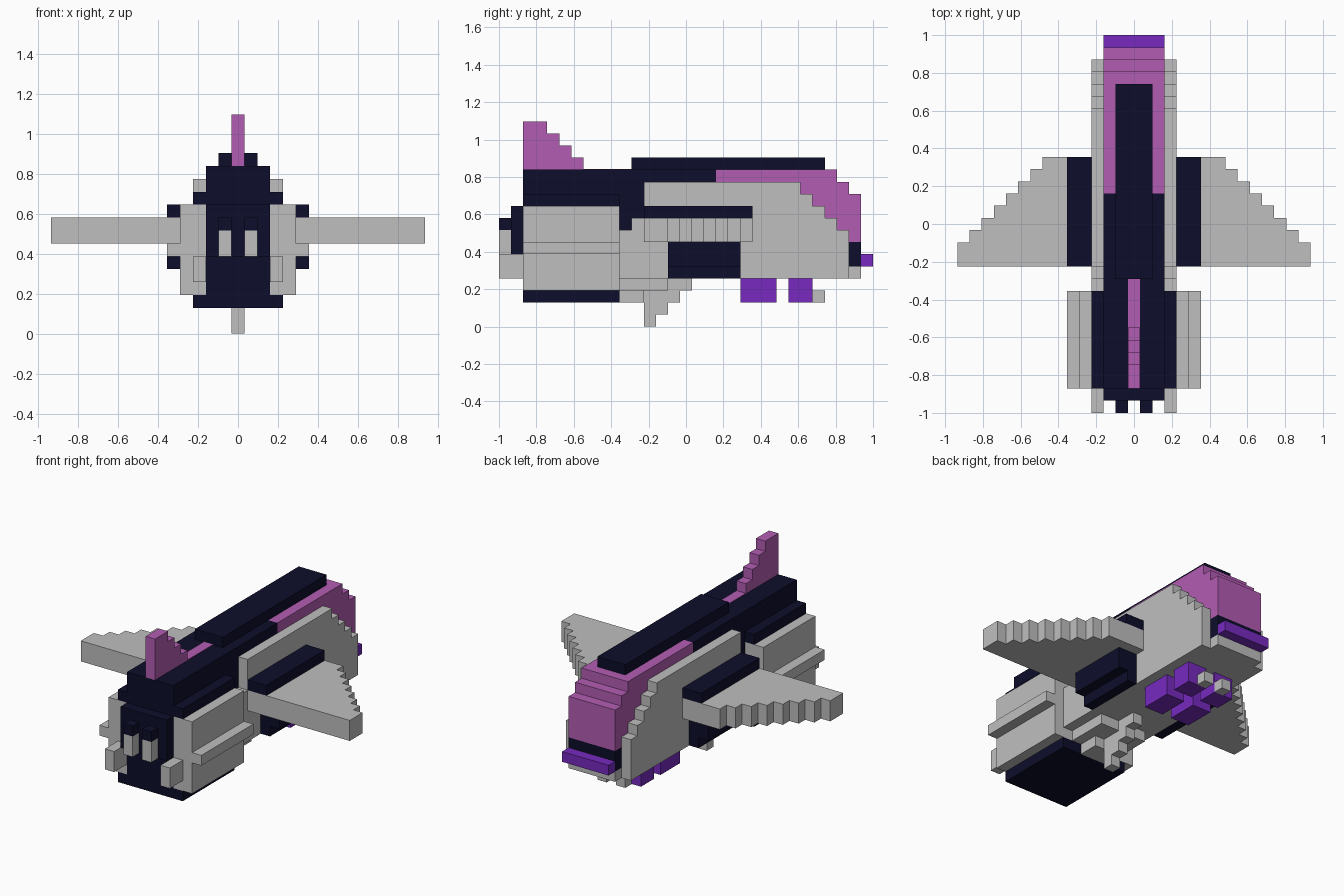
import bpy, bmesh

if "Cube" in bpy.data.objects:
    bpy.data.objects.remove(bpy.data.objects["Cube"])

U = 2 / 31          # one block of the grid
Y0 = -1.0           # tail end


def material(name, rgb):
    m = bpy.data.materials.new(name)
    m.use_nodes = True
    col = (*rgb, 1)
    m.diffuse_color = col
    m.node_tree.nodes["Principled BSDF"].inputs["Base Color"].default_value = col
    return m


GREY = material("light grey", (0.52, 0.52, 0.52))
NAVY = material("dark navy", (0.004, 0.004, 0.024))
PINK = material("orchid pink", (0.45, 0.11, 0.45))
PURPLE = material("violet", (0.184, 0.023, 0.52))


def prism(name, mat, profile, lo, hi, plan=False, mirror=False):
    """Extrude a (y, z) side profile across x, or an (x, y) plan up z."""
    def place(a, b, d):
        x, y, z = (a, b, d) if plan else (d, a, b)
        return (x * U, Y0 + y * U, z * U)
    bm = bmesh.new()
    face = bm.faces.new([bm.verts.new(place(a, b, lo)) for a, b in profile])
    ext = bmesh.ops.extrude_face_region(bm, geom=[face])
    top = [v for v in ext["geom"] if isinstance(v, bmesh.types.BMVert)]
    shift = (0, 0, (hi - lo) * U) if plan else ((hi - lo) * U, 0, 0)
    bmesh.ops.translate(bm, verts=top, vec=shift)
    bmesh.ops.recalc_face_normals(bm, faces=bm.faces)
    mesh = bpy.data.meshes.new(name)
    bm.to_mesh(mesh)
    bm.free()
    mesh.materials.append(mat)
    ob = bpy.data.objects.new(name, mesh)
    bpy.context.collection.objects.link(ob)
    if mirror:
        ob.modifiers.new("mirror", "MIRROR").use_mirror_merge = False
    return ob


def box(name, mat, x, y, z, mirror=False):
    rect = [(y[0], z[0]), (y[1], z[0]), (y[1], z[1]), (y[0], z[1])]
    return prism(name, mat, rect, x[0], x[1], mirror=mirror)


def stairs(a, b, da, db, n):
    """Staircase corners from (a, b): move by db, then by da, n times."""
    pts = [(a, b)]
    for _ in range(n):
        b += db
        pts.append((a, b))
        a += da
        pts.append((a, b))
    return pts


MID = (-2.5, 2.5)
THIN = (-0.5, 0.5)

# Fuselage core, nose and belly
prism("fuselage_core", NAVY, [(2, 3), (10, 3), (10, 5), (30, 5), (30, 7),
                              (18, 7), (18, 13), (2, 13)], *MID)
prism("nose_canopy", PINK, [(18, 7), (30, 7)] + [(30, 11), (29, 11), (29, 12),
                            (28, 12), (28, 13), (18, 13)], *MID)
box("nose_bumper", PURPLE, MID, (30, 31), (5, 6))
box("belly_floor", GREY, MID, (10, 30), (4, 5))
box("belly_step", GREY, MID, (10, 14), (3, 4))
box("belly_keel", GREY, (-1.5, 1.5), (10, 12), (2, 3))
box("top_spine", NAVY, (-1.5, 1.5), (11, 27), (13, 14))

# Side armour with stepped front edge
side = [(10, 4), (29, 4)] + stairs(29, 7, -1, 1, 5)
side += [(24, 12), (12, 12), (12, 9), (11, 9), (11, 8), (10, 8)]
prism("side_armour", GREY, side, 2.5, 3.5, mirror=True)

# Tail fin, its root strip and the ventral fin
prism("tail_fin", PINK, [(2, 13), (7, 13), (7, 14), (6, 14), (6, 15), (5, 15),
                         (5, 16), (4, 16), (4, 17), (2, 17)], *THIN)
box("fin_root_strip", PINK, THIN, (7, 11), (13, 13.06))
prism("ventral_fin", GREY, [(12, 4), (12, 0), (13, 0)]
      + stairs(13, 0, 1, 1, 3)[1:] + [(16, 4)], *THIN)

# Wings with stepped leading edge
wing = [(3.5, 12), (14.5, 12)] + stairs(14.5, 13, -1, 1, 8)[1:-1]
wing += [(3.5, 21)]
prism("wing", GREY, wing, 7, 9, plan=True, mirror=True)
box("wing_root_top", NAVY, (3.5, 5.5), (12, 21), (9, 10), True)
box("wing_root_lower", NAVY, (3.5, 5.5), (14, 20), (5, 7), True)
box("wing_root_base", NAVY, (3.5, 4.5), (14, 20), (4, 5), True)

# Engine housing
LONG = (2, 10)
box("engine_pod", GREY, (2.5, 4.5), LONG, (3, 10), True)
box("engine_ridge", GREY, (4.5, 5.5), LONG, (6, 7), True)
box("engine_shoulder", NAVY, (2.5, 3.5), LONG, (10, 11), True)
box("engine_skid", NAVY, (-3.5, 3.5), LONG, (2, 3))
box("rear_plate", NAVY, MID, (1, 2), (6, 10))
box("rear_bumper", GREY, (2.5, 3.5), (0, 2), (4, 6), True)
box("thruster", GREY, (0.5, 1.5), (0, 1), (6, 8), True)
box("thruster_cap", NAVY, (0.5, 1.5), (0, 1), (8, 9), True)

# Guns under the nose
for part, y in (("rear", (20, 23)), ("front", (24, 26))):
    box("gun_" + part, PURPLE, (0.5, 2.5), y, (2, 4), True)
box("gun_tip", GREY, (0.5, 1.5), (26, 27), (2, 3), True)
